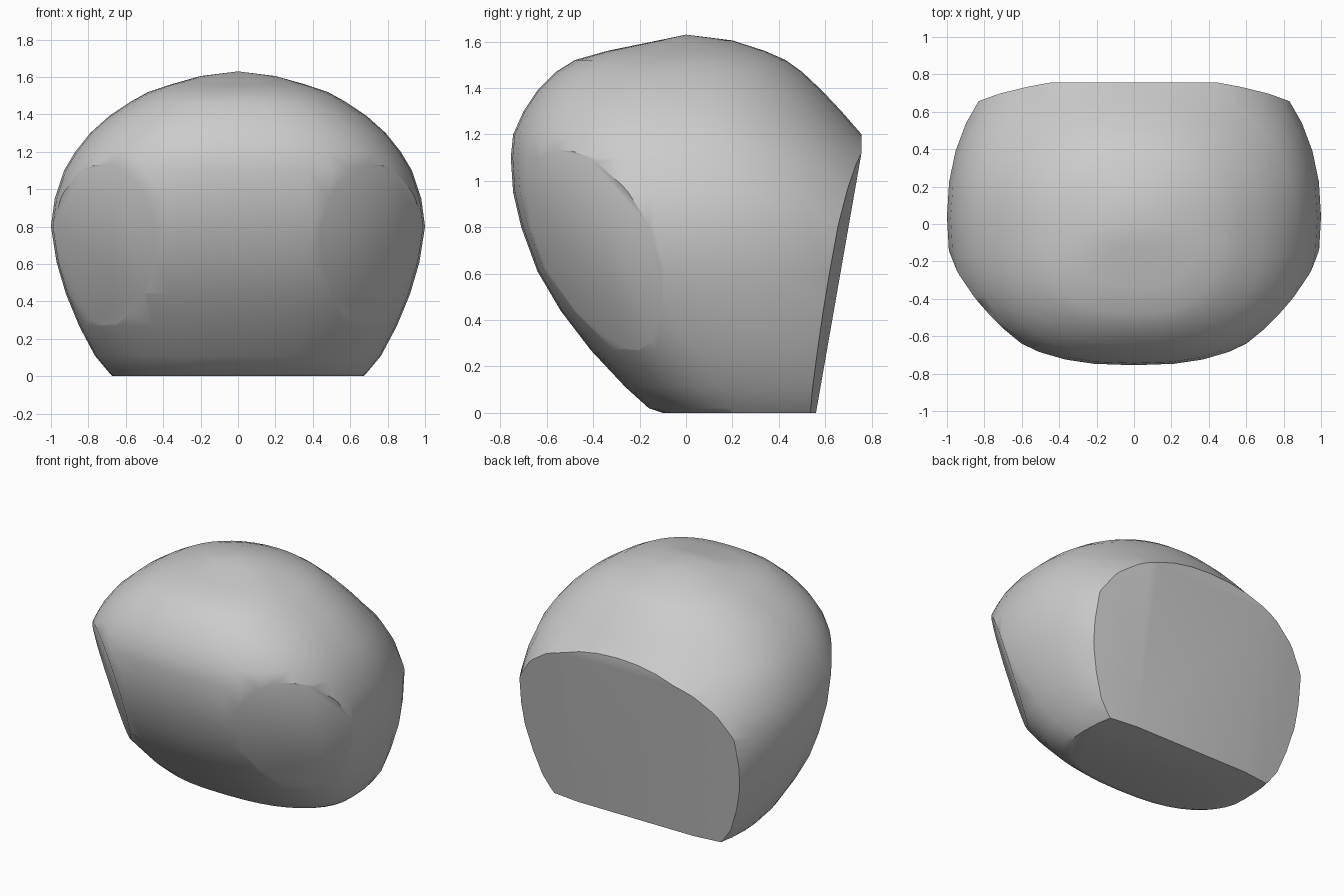
import bpy, bmesh
from math import sin, cos, tau, radians
from mathutils import Vector

default_cube = bpy.data.objects.get("Cube")
if default_cube:
    bpy.data.objects.remove(default_cube, do_unlink=True)


def make_material(name, colour):
    material = bpy.data.materials.new(name)
    material.use_nodes = True
    material.diffuse_color = colour
    material.node_tree.nodes["Principled BSDF"].inputs["Base Color"].default_value = colour
    return material


def signed_power(value, exponent):
    return (1 if value >= 0 else -1) * abs(value) ** exponent


def section_ring(bm, height, half_width, front, back, centre, sides=40):
    """One level slice: a squared oval with separate front and back depths."""
    ring = []
    for i in range(sides):
        angle = tau * i / sides
        across, along = cos(angle), sin(angle)
        depth = back - centre if along > 0 else centre - front
        exponent = 0.93 if along > 0 else 0.79
        ring.append(bm.verts.new((half_width * signed_power(across, exponent),
                                  centre + depth * signed_power(along, exponent),
                                  height)))
    return ring


def slice_flat(bm, point, normal):
    """Cut away everything beyond a plane and cap the opening."""
    geometry = bm.verts[:] + bm.edges[:] + bm.faces[:]
    cut = bmesh.ops.bisect_plane(bm, geom=geometry, dist=0.0001, plane_co=Vector(point),
                                 plane_no=Vector(normal), clear_outer=True)
    rim = [e for e in cut["geom_cut"] if isinstance(e, bmesh.types.BMEdge)]
    bmesh.ops.contextual_create(bm, geom=rim)


# Height, half width, front, back and widest depth of each slice
slices = [
    (0.00, 0.67, -0.10, 1.1, 0.3),
    (0.02, 0.69, -0.16, 1.1, 0.3),
    (0.11, 0.765, -0.26, 1.1, 0.26),
    (0.27, 0.85, -0.41, 1.1, 0.2),
    (0.44, 0.92, -0.54, 1.1, 0.14),
    (0.61, 0.97, -0.64, 1.1, 0.08),
    (0.80, 1.00, -0.71, 1.08, 0.04),
    (0.95, 0.98, -0.745, 0.98, 0.03),
    (1.10, 0.93, -0.755, 0.86, 0.03),
    (1.20, 0.87, -0.745, 0.757, 0.02),
    (1.30, 0.79, -0.70, 0.67, 0.0),
    (1.39, 0.69, -0.64, 0.585, 0.0),
    (1.47, 0.57, -0.56, 0.5, 0.0),
    (1.52, 0.48, -0.48, 0.43, 0.0),
    (1.56, 0.36, -0.34, 0.34, 0.0),
    (1.605, 0.2, -0.12, 0.2, 0.0),
]

# Rounded shell
bm = bmesh.new()
rings = [section_ring(bm, *row) for row in slices]
for lower, upper in zip(rings, rings[1:]):
    for i in range(len(lower)):
        j = (i + 1) % len(lower)
        bm.faces.new((lower[i], lower[j], upper[j], upper[i]))
bm.faces.new(list(reversed(rings[0])))
peak = bm.verts.new((0, 0, 1.63))
for i, vert in enumerate(rings[-1]):
    bm.faces.new((vert, rings[-1][(i + 1) % len(rings[-1])], peak))

# Back: a leaning face, an upright strip along its top and gently angled sides
slice_flat(bm, (0, 0.757, 1.125), (0, 1, 0))
slice_flat(bm, (0, 0.757, 1.125), (0, 1, -0.175))
for side in (1, -1):
    slice_flat(bm, (side * 0.45, 0.757, 1.125), (side * 0.12, 1, -0.175))
    # Front cheek flats, tipped a little downward
    slice_flat(bm, (side * 0.76, -0.44, 0.98), (side * 0.66, -0.69, -0.27))
bmesh.ops.recalc_face_normals(bm, faces=bm.faces[:])

mesh = bpy.data.meshes.new("rounded_body")
bm.to_mesh(mesh)
bm.free()
body = bpy.data.objects.new("rounded_body", mesh)
bpy.context.collection.objects.link(body)
mesh.materials.append(make_material("light_grey", (0.6, 0.6, 0.6, 1)))

# Smooth skin with crisp rims at the base and back
bpy.ops.object.select_all(action='DESELECT')
body.select_set(True)
bpy.context.view_layer.objects.active = body
bpy.ops.object.shade_smooth_by_angle(angle=radians(35))
